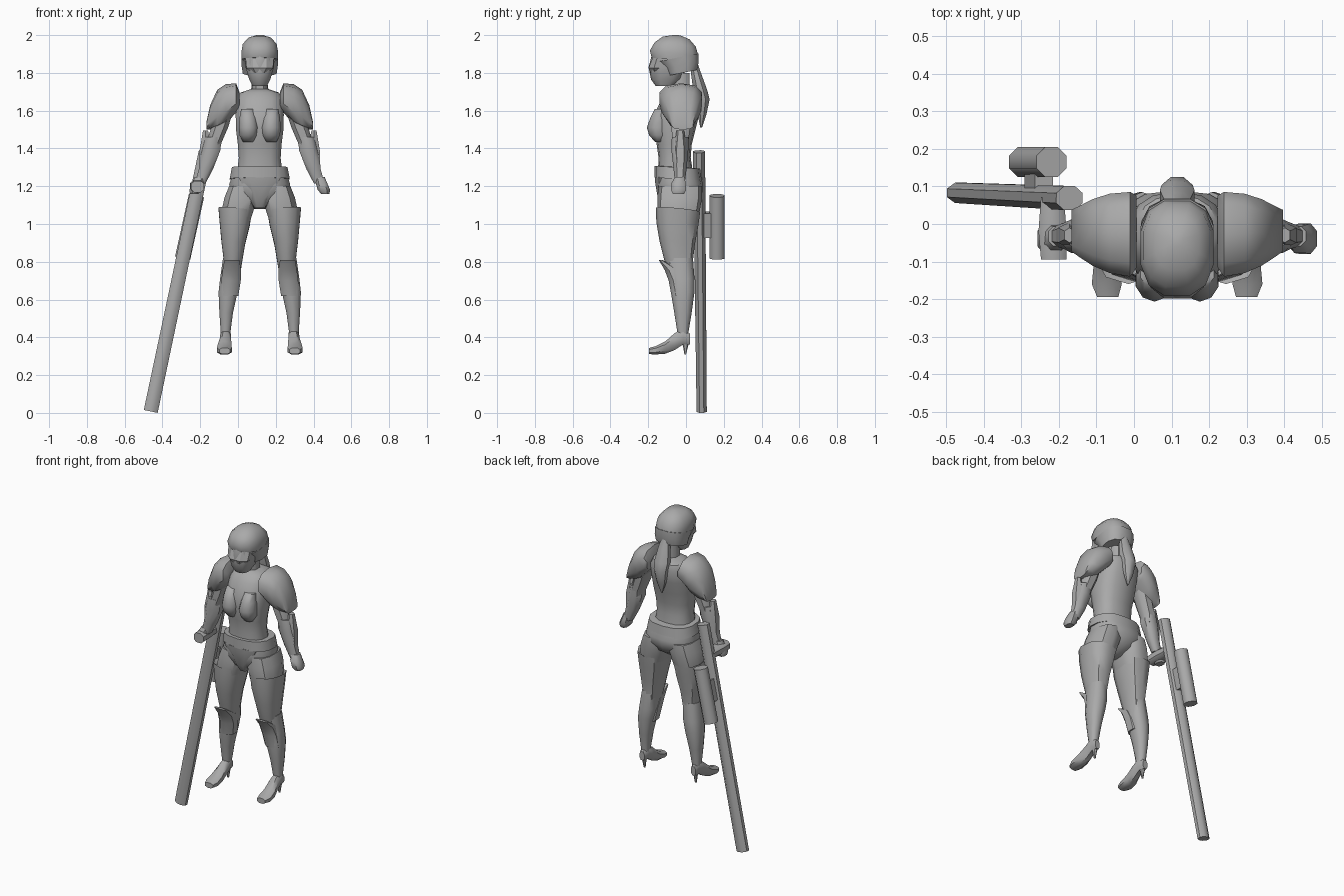
import bpy, bmesh, math
from mathutils import Vector

C = 0.115  # body centre line
grey = bpy.data.materials.new("plain_grey")
grey.diffuse_color = (0.4, 0.4, 0.4, 1)


def finish(name, bm, angle=45):
    bmesh.ops.recalc_face_normals(bm, faces=bm.faces)
    me = bpy.data.meshes.new(name)
    bm.to_mesh(me)
    bm.free()
    me.materials.append(grey)
    ob = bpy.data.objects.new(name, me)
    bpy.context.collection.objects.link(ob)
    bpy.ops.object.select_all(action='DESELECT')
    ob.select_set(True)
    bpy.context.view_layer.objects.active = ob
    bpy.ops.object.shade_smooth_by_angle(angle=math.radians(angle))
    return ob


def loft(name, rings, axis='z', n=10, side=1, power=0.8, tilt=(0, 0), angle=45):
    """Rounded sections (a0, a1, b0, b1, position) skinned along an axis."""
    bm = bmesh.new()
    loops = []
    for a0, a1, b0, b1, p in rings:
        loop = []
        for i in range(n):
            t = 2 * math.pi * (i + 0.5) / n
            ca, sa = math.cos(t), math.sin(t)
            da = math.copysign(abs(ca) ** power, ca) * (a1 - a0) / 2
            db = math.copysign(abs(sa) ** power, sa) * (b1 - b0) / 2
            a, b = (a0 + a1) / 2 + da, (b0 + b1) / 2 + db
            q = p + tilt[0] * da + tilt[1] * db
            x, y, z = {'z': (a, b, q), 'y': (a, q, b), 'x': (q, a, b)}[axis]
            loop.append(bm.verts.new((C + side * x, y, z)))
        loops.append(loop)
    for l0, l1 in zip(loops, loops[1:]):
        for i in range(n):
            j = (i + 1) % n
            bm.faces.new((l0[i], l0[j], l1[j], l1[i]))
    bm.faces.new(loops[0])
    bm.faces.new(loops[-1])
    return finish(name, bm, angle)


def sym(h, y0, y1, z):
    return (-h, h, y0, y1, z)


# Torso, hips and belt
loft("torso", [sym(.125, -.15, .04, 1.25), sym(.113, -.145, .025, 1.35),
               sym(.118, -.155, .03, 1.42), sym(.128, -.17, .05, 1.5),
               sym(.13, -.168, .07, 1.58), sym(.125, -.13, .085, 1.66),
               sym(.105, -.1, .075, 1.695), sym(.045, -.07, .04, 1.715)], n=14)
loft("hips", [sym(.03, -.1, .0, 1.08), sym(.09, -.14, .06, 1.12), sym(.155, -.155, .088, 1.17),
              sym(.165, -.158, .09, 1.21), sym(.14, -.155, .07, 1.28)], n=14)
loft("belt", [sym(.162, -.168, .083, 1.238), sym(.15, -.168, .075, 1.3),
              sym(.12, -.15, .04, 1.302)], n=14, tilt=(0, -.06))
loft("front_panel", [sym(.03, -.125, -.06, 1.085), sym(.05, -.15, -.08, 1.13),
                     sym(.105, -.166, -.08, 1.22), sym(.12, -.168, -.08, 1.25)], n=8)
for s in (1, -1):
    # Chest plate bulges
    loft("chest_plate", [(.03, .09, -.165, -.12, 1.435), (.012, .11, -.195, -.09, 1.47),
                         (.008, .113, -.207, -.09, 1.51), (.015, .11, -.19, -.09, 1.56),
                         (.03, .1, -.165, -.1, 1.61)], side=s, power=1, angle=70)

# Head
loft("neck", [sym(.045, -.07, .025, 1.68), sym(.04, -.07, .02, 1.8)], n=8)
loft("face", [sym(.04, -.16, -.07, 1.73), sym(.058, -.185, -.02, 1.765),
              sym(.078, -.198, .0, 1.83), sym(.08, -.18, .0, 1.9)], n=10)
loft("goggles", [sym(.05, -.19, -.1, 1.80), sym(.075, -.202, -.08, 1.825),
                 sym(.08, -.18, -.08, 1.88)], n=8, angle=30)
loft("helmet", [sym(.092, -.10, .06, 1.8), sym(.098, -.12, .07, 1.84), sym(.1, -.165, .07, 1.88)],
     n=12, tilt=(0, .2))
loft("helmet_crown", [sym(.098, -.185, .07, 1.868), sym(.1, -.195, .068, 1.905),
                      sym(.092, -.17, .055, 1.95), sym(.06, -.125, .02, 1.985),
                      sym(.015, -.06, -.03, 2.0)], n=12, tilt=(0, -.1))
loft("ponytail", [sym(.02, .02, .06, 1.86), sym(.038, .025, .085, 1.79), sym(.05, .035, .115, 1.71),
                  sym(.045, .05, .128, 1.66), sym(.03, .06, .11, 1.58), sym(.004, .075, .085, 1.51)],
     n=8, power=1)

for s, label in ((1, "left"), (-1, "right")):
    # Legs
    loft(label + "_upper_thigh", [(.02, .165, -.145, .085, 1.2), (.012, .19, -.152, .085, 1.14),
                                  (.03, .205, -.152, .073, 1.07), (.06, .2, -.14, .06, .98)], side=s)
    loft(label + "_thigh_armour", [(.05, .2, -.145, .06, 1.06), (.038, .222, -.16, .075, 1.075),
                                   (.05, .215, -.157, .065, 1.0), (.075, .205, -.14, .047, .9),
                                   (.092, .192, -.115, .035, .8), (.1, .19, -.1, .035, .75)],
         side=s, tilt=(.1, -.1))
    loft(label + "_shin", [(.096, .196, -.1, .037, .82), (.1, .212, -.085, .045, .71),
                           (.115, .22, -.08, .045, .64), (.14, .215, -.062, .03, .53),
                           (.155, .207, -.045, .012, .42), (.16, .205, -.04, .01, .38)], side=s)
    loft(label + "_knee_guard", [(.11, .215, -.08, .02, .62), (.097, .207, -.095, .01, .7),
                                 (.095, .2, -.115, -.02, .755), (.105, .19, -.145, -.125, .81)],
         side=s, n=8)
    loft(label + "_foot", [(.165, .2, .36, .42, .022), (.152, .21, .36, .45, -.015),
                           (.15, .212, .33, .425, -.06), (.147, .225, .311, .38, -.11),
                           (.145, .23, .308, .355, -.16), (.155, .215, .31, .345, -.195)],
         axis='y', side=s, n=8)
    loft(label + "_heel", [(.165, .2, -.03, .022, .39), (.172, .192, -.015, .01, .35),
                           (.176, .188, -.008, .0, .308)], side=s, n=6)
    # Arms
    loft(label + "_shoulder_pad", [(-.12, .08, 1.61, 1.7, .108), (-.145, .09, 1.59, 1.745, .125),
                                   (-.135, .085, 1.53, 1.74, .18), (-.115, .07, 1.505, 1.71, .225),
                                   (-.09, .05, 1.5, 1.63, .262), (-.075, .04, 1.5, 1.54, .282)],
         axis='x', side=s)
    loft(label + "_upper_arm", [(.13, .22, -.08, .03, 1.62), (.165, .26, -.08, .025, 1.51),
                                (.2, .285, -.075, .015, 1.43), (.21, .29, -.07, .01, 1.38)], side=s, n=8)
    loft(label + "_forearm", [(.2, .29, -.078, .015, 1.46), (.205, .31, -.08, .015, 1.39),
                              (.245, .325, -.068, .005, 1.29), (.285, .345, -.06, -.005, 1.215)],
         side=s, n=8)
    loft(label + "_arm_guard", [(.25, .325, -.06, .0, 1.3), (.25, .322, -.065, .005, 1.39),
                                (.272, .302, -.05, -.01, 1.495)], side=s, n=6)
    loft(label + "_hand", [(.29, .345, -.06, -.005, 1.25), (.295, .36, -.08, .0, 1.215),
                           (.305, .375, -.082, .004, 1.18), (.325, .37, -.07, -.01, 1.158)],
         side=s, n=8)


# Long gun
def tube(name, p0, p1, w0, w1, n=8):
    """Faceted bar from p0 to p1; w is (width across, depth in y)."""
    bm = bmesh.new()
    d = (Vector(p1) - Vector(p0)).normalized()
    u = d.cross(Vector((0, 1, 0))).normalized()
    v = u.cross(d)
    k = 1 / math.cos(math.pi / n)
    loops = []
    for p, w in ((p0, w0), (p1, w1)):
        loops.append([bm.verts.new(Vector(p) + k * (
            u * math.cos(2 * math.pi * (i + .5) / n) * w[0] / 2 +
            v * math.sin(2 * math.pi * (i + .5) / n) * w[1] / 2)) for i in range(n)])
    for i in range(n):
        j = (i + 1) % n
        bm.faces.new((loops[0][i], loops[0][j], loops[1][j], loops[1][i]))
    bm.faces.new(loops[0])
    bm.faces.new(loops[1])
    return finish(name, bm, 50)


tube("gun_barrel", (-.462, .083, .008), (-.172, .069, 1.383), (.075, .054), (.072, .064))
tube("gun_drum", (-.293, .165, .82), (-.22, .165, 1.15), (.082, .08), (.082, .08))
tube("drum_mount", (-.268, .112, .93), (-.24, .112, 1.06), (.05, .05), (.05, .05), 4)

# Grip joining the right hand to the gun
loft("gun_grip", [(.292, .365, 1.165, 1.23, -.095), (.292, .372, 1.165, 1.235, -.02),
                  (.3, .365, 1.17, 1.23, .07)], axis='y', side=-1, n=8)
